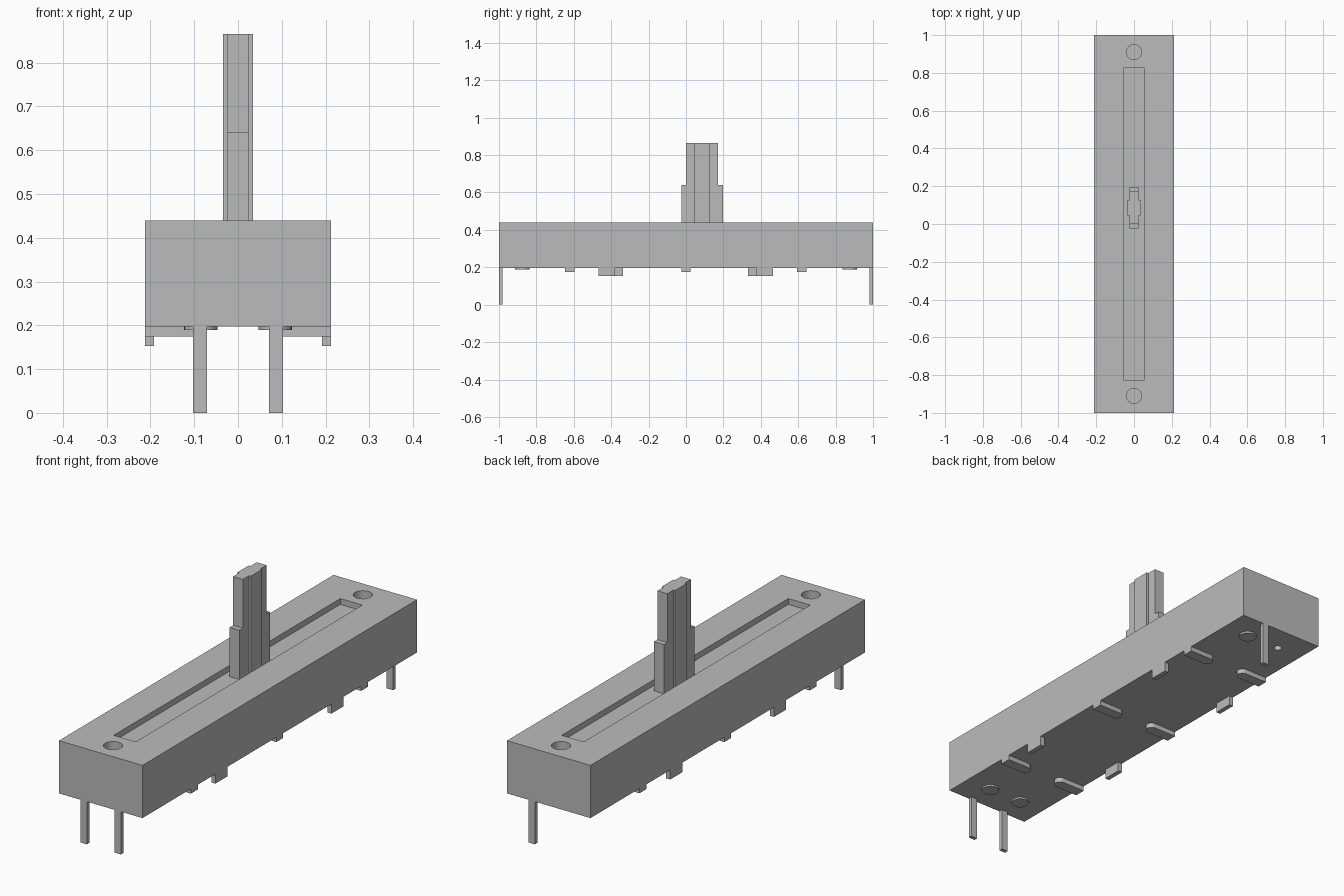
import bpy
import bmesh
import math

cube = bpy.data.objects.get("Cube")
if cube:
    bpy.data.objects.remove(cube, do_unlink=True)

GREY = (0.5, 0.5, 0.5, 1.0)
grey = bpy.data.materials.new("plain grey")
grey.use_nodes = True
grey.diffuse_color = GREY
grey.node_tree.nodes["Principled BSDF"].inputs["Base Color"].default_value = GREY

BOTTOM, TOP = 0.197, 0.44
HALF_W = 0.213
SLOT_FLOOR = 0.413


def prism(name, outline, z0, z1):
    """Extrude a flat outline from z0 up to z1."""
    bm = bmesh.new()
    base = bm.faces.new([bm.verts.new((x, y, z0)) for x, y in outline])
    ext = bmesh.ops.extrude_face_region(bm, geom=[base])
    verts = [v for v in ext["geom"] if isinstance(v, bmesh.types.BMVert)]
    bmesh.ops.translate(bm, verts=verts, vec=(0, 0, z1 - z0))
    bmesh.ops.recalc_face_normals(bm, faces=bm.faces)
    mesh = bpy.data.meshes.new(name)
    bm.to_mesh(mesh)
    bm.free()
    mesh.materials.append(grey)
    ob = bpy.data.objects.new(name, mesh)
    bpy.context.collection.objects.link(ob)
    return ob


def box(name, x0, x1, y0, y1, z0, z1):
    return prism(name, [(x0, y0), (x1, y0), (x1, y1), (x0, y1)], z0, z1)


def arc(cx, cy, r, start, sweep, steps):
    angles = [start + sweep * i / steps for i in range(steps + 1)]
    return [(cx + r * math.cos(a), cy + r * math.sin(a)) for a in angles]


def disc(name, cx, cy, r, z0, z1):
    ob = prism(name, arc(cx, cy, r, 0, math.tau, 32)[:-1], z0, z1)
    smooth(ob)
    return ob


def smooth(ob):
    bpy.ops.object.select_all(action='DESELECT')
    ob.select_set(True)
    bpy.context.view_layer.objects.active = ob
    bpy.ops.object.shade_smooth_by_angle(angle=math.radians(30))


def cut(target, cutter):
    mod = target.modifiers.new(cutter.name, 'BOOLEAN')
    mod.operation = 'DIFFERENCE'
    mod.solver = 'EXACT'
    mod.object = cutter
    cutter.hide_render = True
    cutter.hide_viewport = True
    cutter.display_type = 'WIRE'


# Housing with shallow slot, two mounting holes and a small locating hole
housing = box("housing", -HALF_W, HALF_W, -1, 1, BOTTOM, TOP)
cut(housing, box("slot_cutter", -0.056, 0.056, -0.825, 0.825, SLOT_FLOOR, 0.5))
for side, y in (("front", -0.91), ("back", 0.91)):
    cut(housing, disc(side + "_hole_cutter", 0, y, 0.04, 0.32, 0.5))
cut(housing, disc("locating_hole_cutter", -0.085, 0.875, 0.017, 0.1, 0.24))

# Slider lever: wide rib in the middle, stepped narrow blade through it
LEVER_Y = 0.086


def lever_outline(half_len, half_x=0.025, rib_x=0.034, rib_half=0.041):
    right = [(half_x, -half_len), (half_x, -rib_half), (rib_x, -rib_half),
             (rib_x, rib_half), (half_x, rib_half), (half_x, half_len)]
    left = [(-x, y) for x, y in reversed(right)]
    return [(x, y + LEVER_Y) for x, y in right + left]


prism("lever_base", lever_outline(0.111), SLOT_FLOOR, 0.64)
prism("lever_top", lever_outline(0.086), 0.64, 0.865)

# Terminal pins: two at the front, one at the back
for name, x, y0 in (("front_left_pin", 0.087, -1.0),
                    ("front_right_pin", -0.087, -1.0),
                    ("back_pin", 0.087, 0.982)):
    box(name, x - 0.016, x + 0.016, y0, y0 + 0.018, 0, BOTTOM)

# Low round pads under the pins' ends
for name, x, y in (("front_left_pad", 0.085, -0.875),
                   ("front_right_pad", -0.085, -0.875),
                   ("back_pad", 0.085, 0.875)):
    disc(name, x, y, 0.038, BOTTOM - 0.008, BOTTOM)

# Round-ended standoff bars and square clip tabs along both long edges
for side, s, shift in (("left", 1, 0.0), ("right", -1, -0.045)):
    for place, y in (("front", -0.622), ("middle", 0.0), ("back", 0.618)):
        r = 0.025
        tip = arc(0.075 + r, y, r, math.pi / 2, math.pi, 12)
        bar = tip + [(HALF_W, y - r), (HALF_W, y + r)]
        smooth(prism(f"{side}_{place}_bar", [(s * x, v) for x, v in bar],
                     0.175, BOTTOM))
    # The two rows of tabs are staggered
    for place, y in (("front", -0.425 - shift), ("back", 0.42 + shift)):
        x0, x1 = sorted((s * 0.192, s * HALF_W))
        box(f"{side}_{place}_tab", x0, x1, y - 0.044, y + 0.044, 0.153, BOTTOM)
